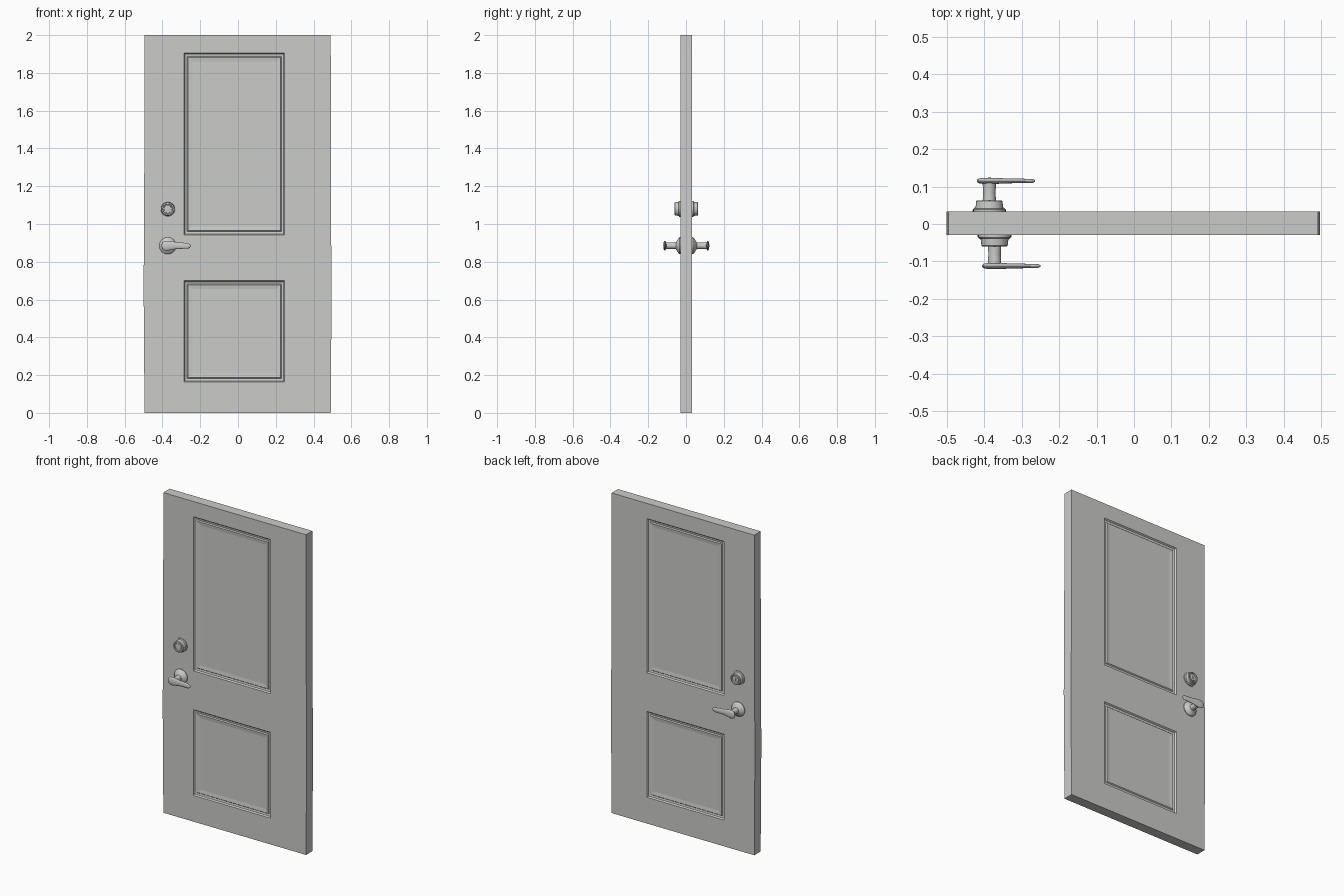
import bpy, bmesh, math

if "Cube" in bpy.data.objects:
    bpy.data.objects.remove(bpy.data.objects["Cube"])

grey = bpy.data.materials.new("door_grey")
grey.diffuse_color = (0.6, 0.6, 0.59, 1)
grey.use_nodes = True
grey.node_tree.nodes["Principled BSDF"].inputs["Base Color"].default_value = grey.diffuse_color


def finish(bm, name, smooth=False):
    bmesh.ops.recalc_face_normals(bm, faces=bm.faces)
    me = bpy.data.meshes.new(name)
    bm.to_mesh(me)
    bm.free()
    me.materials.append(grey)
    ob = bpy.data.objects.new(name, me)
    bpy.context.collection.objects.link(ob)
    if smooth:
        bpy.ops.object.select_all(action='DESELECT')
        ob.select_set(True)
        bpy.context.view_layer.objects.active = ob
        bpy.ops.object.shade_smooth_by_angle(angle=math.radians(35))
    return ob


def loft(bm, rings):
    """Skin closed rings of points and cap both ends."""
    vs = [[bm.verts.new(p) for p in r] for r in rings]
    n = len(vs[0])
    for a, b in zip(vs, vs[1:]):
        for i in range(n):
            j = (i + 1) % n
            bm.faces.new((a[i], a[j], b[j], b[i]))
    bm.faces.new(vs[0])
    bm.faces.new(vs[-1])


def turned(name, x, z, side, profile, n=32):
    """Turned part about the y axis; profile holds (radius, |y|)."""
    bm = bmesh.new()
    ang = [2 * math.pi * i / n for i in range(n)]
    loft(bm, [[(x + r * math.cos(a), side * y, z + r * math.sin(a)) for a in ang]
              for r, y in profile])
    return finish(bm, name, True)


# Door slab: grid on both faces, slightly bowed sides, panels inset in two cells
Y0, Y1 = -0.03, 0.033
rows = [(0, 0), (0.164, 0.001), (0.70, 0.005), (0.942, 0.002), (1.905, 0), (2.0, 0)]
bm = bmesh.new()
grids, panels = [], []
for y in (Y0, Y1):
    g = [[bm.verts.new((x, y, z)) for x in (-0.495 - b, -0.287, 0.247, 0.491 + b)]
         for z, b in rows]
    grids.append(g)
    for r in range(5):
        for c in range(3):
            f = bm.faces.new((g[r][c], g[r][c + 1], g[r + 1][c + 1], g[r + 1][c]))
            if c == 1 and r in (1, 3):
                panels.append(f)
rims = [([g[r][0] for r in range(6)] + [g[5][1], g[5][2]]
         + [g[r][3] for r in range(5, -1, -1)] + [g[0][2], g[0][1]]) for g in grids]
for i in range(len(rims[0])):
    j = (i + 1) % len(rims[0])
    bm.faces.new((rims[0][i], rims[0][j], rims[1][j], rims[1][i]))
bmesh.ops.recalc_face_normals(bm, faces=bm.faces)
# Moulding steps: (inset width, depth)
for width, depth in ((0.006, -0.008), (0.012, -0.002), (0.005, 0.006), (0.022, -0.003)):
    bmesh.ops.inset_individual(bm, faces=panels, thickness=width, depth=depth,
                               use_even_offset=True)
finish(bm, "door_slab")

# Lever sections: (x from stem, half height, half thickness, z shift)
lever = [(-0.033, 0.006, 0.003, 0), (-0.029, 0.017, 0.006, 0), (-0.018, 0.024, 0.008, 0),
         (0.0, 0.026, 0.0085, 0), (0.02, 0.023, 0.008, 0.001), (0.045, 0.018, 0.0065, 0.001),
         (0.08, 0.016, 0.006, 0), (0.105, 0.015, 0.0055, -0.001), (0.117, 0.010, 0.005, -0.001),
         (0.122, 0.003, 0.002, -0.001)]

for label, side, x, face in (("front", -1, -0.372, -Y0), ("back", 1, -0.386, Y1)):
    # Deadbolt cylinder with stepped face and key plug
    turned(label + "_deadbolt", x, 1.08, side,
           [(0.043, face - 0.01), (0.043, face + 0.006), (0.037, face + 0.009),
            (0.035, face + 0.028), (0.033, face + 0.030), (0.027, face + 0.030),
            (0.025, face + 0.024), (0.020, face + 0.024), (0.019, face + 0.028),
            (0.008, face + 0.029)])
    # Narrow raised key slot
    bm = bmesh.new()
    bmesh.ops.create_cube(bm, size=1)
    for v in bm.verts:
        v.co = (x + v.co.x * 0.005, side * (face + 0.029) + v.co.y * 0.004,
                1.08 + v.co.z * 0.018)
    finish(bm, label + "_key_slot")
    # Lever rose and stem
    turned(label + "_rose_and_stem", x, 0.885, side,
           [(0.045, face - 0.01), (0.045, face + 0.004), (0.041, face + 0.009),
            (0.032, face + 0.015), (0.024, face + 0.020), (0.018, face + 0.024),
            (0.0165, face + 0.050), (0.018, face + 0.078)])
    # Lever blade
    yc = side * (face + 0.082)
    bm = bmesh.new()
    ang = [2 * math.pi * i / 24 for i in range(24)]
    loft(bm, [[(x + dx, yc + t * math.cos(a), 0.885 + dz + h * math.sin(a)) for a in ang]
              for dx, h, t, dz in lever])
    finish(bm, label + "_lever", True)
